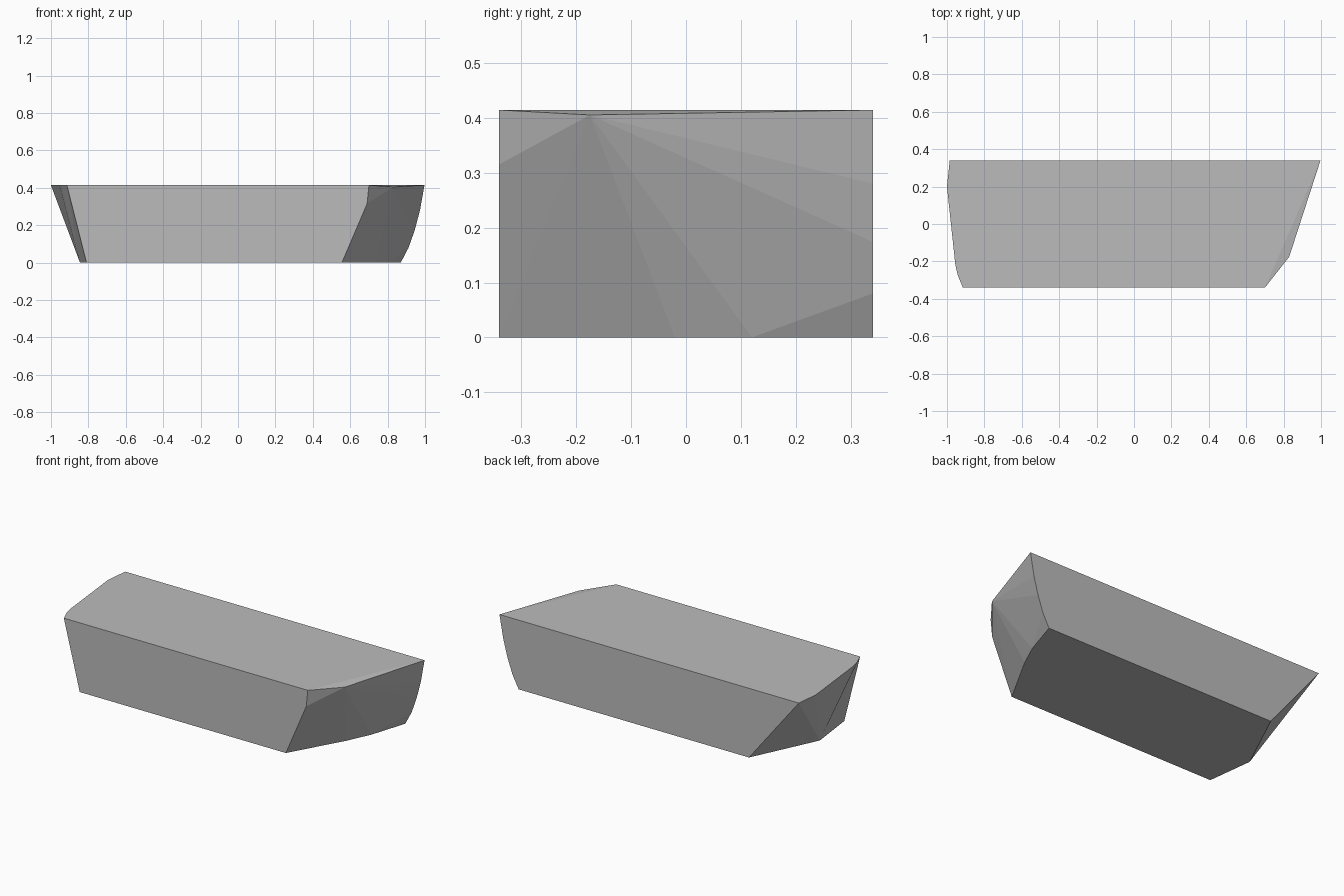
import bpy
import bmesh

cube = bpy.data.objects.get("Cube")
if cube:
    bpy.data.objects.remove(cube, do_unlink=True)

HALF, TOP = 0.34, 0.414   # half depth and height of the slab

grey = bpy.data.materials.new("stone_grey")
grey.use_nodes = True
colour = (0.5, 0.5, 0.5, 1)
grey.diffuse_color = colour
grey.node_tree.nodes["Principled BSDF"].inputs["Base Color"].default_value = colour

bm = bmesh.new()


def chain(points):
    return [bm.verts.new(p) for p in points]


def fan(hub, rim):
    """Triangles from one hub corner to each edge of a rim."""
    for a, b in zip(rim, rim[1:]):
        bm.faces.new((hub, a, b))


# Left broken end: upper rim and lower rim, back to front
left_top = chain((x, y, TOP) for x, y in
                 [(-0.985, HALF), (-1, 0.2), (-0.955, -0.22), (-0.942, -0.275), (-0.915, -HALF)])
left_low = chain((x, y, 0) for x, y in [(-0.655, HALF), (-0.845, -0.06), (-0.81, -HALF)])

# Right broken end: front edge, lower rim, curved back edge, chipped peak
right_front = chain((x, -HALF, z) for x, z in [(0.7, TOP), (0.69, 0.315), (0.555, 0)])
right_low = chain((x, y, 0) for x, y in [(0.735, -0.02), (0.8, 0.12)])
right_back = chain((x, HALF, z) for x, z in
                   [(0.87, 0), (0.912, 0.08), (0.945, 0.174), (0.973, 0.28), (0.997, TOP)])
peak = bm.verts.new((0.83, -0.175, 0.405))

# Flat sides of the slab
bm.faces.new(left_top + [right_front[0], right_back[-1]])
bm.faces.new(left_low + [right_front[-1]] + right_low + [right_back[0]])
bm.faces.new([left_top[-1], left_low[-1]] + right_front[::-1])
bm.faces.new([left_top[0], left_low[0]] + right_back)

# Faceted ends
fan(left_low[1], [left_low[0]] + left_top + [left_low[2]])
fan(peak, [right_back[-1]] + right_front + right_low)
fan(right_low[-1], right_back[:2])
fan(peak, [right_low[-1]] + right_back[1:])

bmesh.ops.recalc_face_normals(bm, faces=bm.faces)
mesh = bpy.data.meshes.new("broken_slab")
bm.to_mesh(mesh)
bm.free()
mesh.materials.append(grey)
slab = bpy.data.objects.new("broken_slab", mesh)
bpy.context.collection.objects.link(slab)
